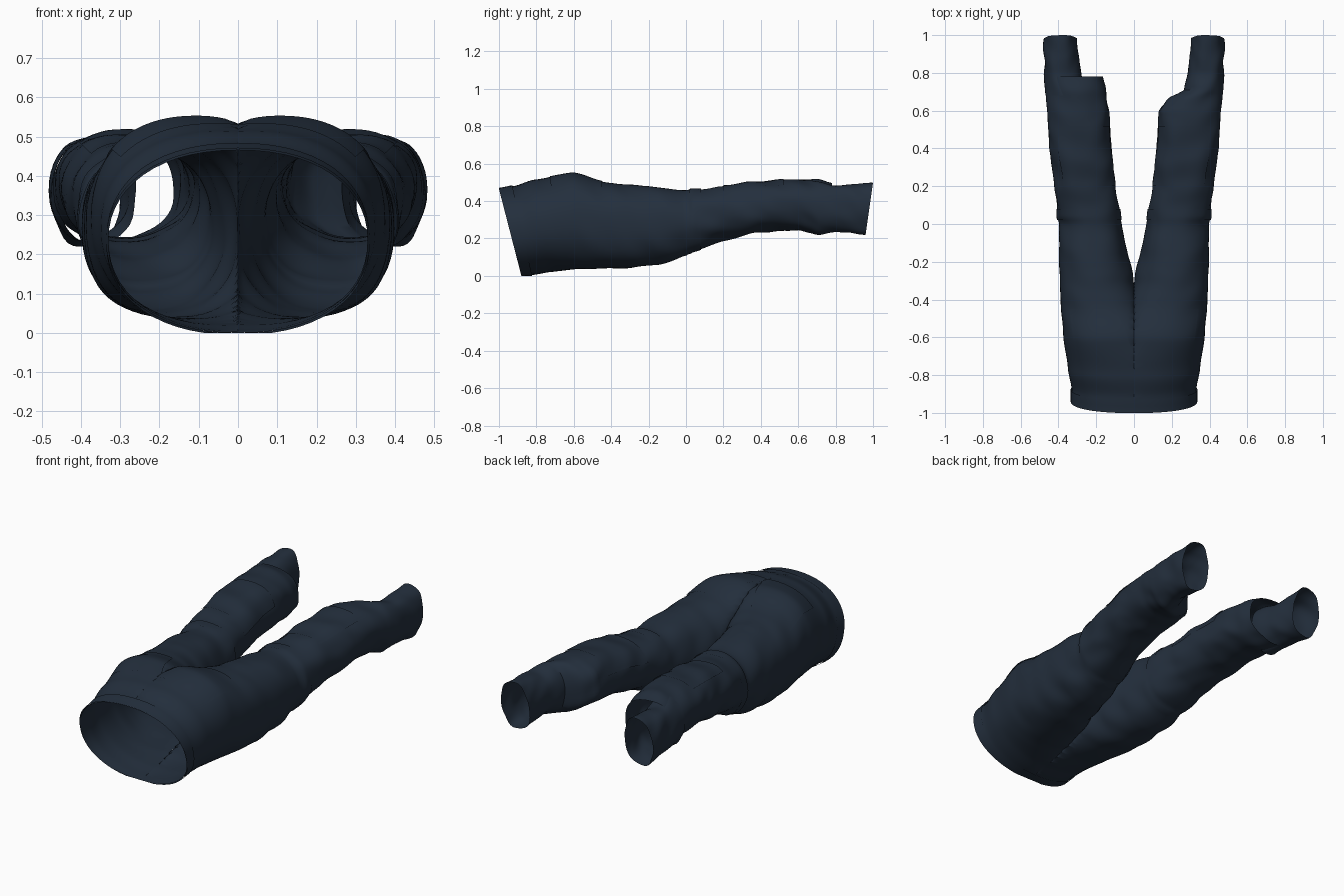
import bpy, bmesh, math
from mathutils import Vector, noise

cube = bpy.data.objects.get("Cube")
if cube:
    bpy.data.objects.remove(cube)

fabric = bpy.data.materials.new("dark navy fabric")
fabric.use_nodes = True
navy = (0.017, 0.028, 0.046, 1)
fabric.diffuse_color = navy
bsdf = fabric.node_tree.nodes["Principled BSDF"]
bsdf.inputs["Base Color"].default_value = navy
bsdf.inputs["Roughness"].default_value = 0.9

# Cross-sections along one side: y, inner x, outer x, bottom z, top z
THIGH = [(-1, -.33, .33, 0, .465), (-.92, -.33, .33, .005, .48),
         (-.8, -.29, .35, .02, .515), (-.6, -.15, .375, .035, .55),
         (-.42, -.05, .39, .04, .5), (-.3, 0, .395, .04, .485),
         (-.15, .035, .395, .06, .475), (0, .065, .39, .11, .455),
         (.04, .07, .405, .13, .46), (.2, .1, .42, .19, .48),
         (.4, .12, .45, .235, .505), (.6, .13, .46, .245, .515)]
LEFT_HEM = [(.66, .17, .465, .23, .51), (.71, .27, .47, .22, .5),
            (.8, .29, .475, .24, .485), (1, .3, .475, .22, .5)]
RIGHT_HEM = [(.7, .15, .465, .23, .515), (.78, .17, .47, .235, .5)]
RIGHT_CUFF = [(.68, .26, .467, .225, .5), (.8, .285, .475, .24, .485),
              (1, .3, .475, .22, .5)]


def section(keys, y):
    """Smoothly blended section at y."""
    for a, b in zip(keys, keys[1:]):
        if y <= b[0] + 1e-6:
            t = (y - a[0]) / (b[0] - a[0])
            t = 0.5 * t + 0.5 * t * t * (3 - 2 * t)
            return [p + (q - p) * t for p, q in zip(a[1:], b[1:])]
    return keys[-1][1:]


def surface_point(keys, y, angle, side, lift=0):
    inner, outer, low, high = section(keys, y)
    c, s = math.cos(angle), math.sin(angle)
    px = math.copysign(abs(c) ** 0.9, c)
    pz = math.copysign(abs(s) ** 0.9, s)
    # cloth folds, fading out at the waist
    fold = noise.noise(Vector((c * 1.3, y * 9 + s, s * 1.3 + 4)))
    fold *= 0.011 * min(1, max(0.15, (y + 0.9) * 1.2))
    grow = lift + fold
    x = (inner + outer) / 2 + ((outer - inner) / 2 + grow) * px
    z = (low + high) / 2 + ((high - low) / 2 + grow) * pz
    # slanted waist opening and hem
    waist = min(1, max(0, (-0.5 - y) * 2))
    hem = min(1, max(0, (y - 0.8) * 5))
    shift = waist * 0.12 * (1 - z / 0.465) - hem * 0.04 * (0.5 - z) / 0.28
    return Vector((side * max(x, 0), y + shift, max(z, 0)))


def sheet(name, keys, side, y0, y1, rows, cols, a0=0, a1=360, lift=0):
    """Loft a tube, or a patch lying on it, between two stations."""
    closed = a1 - a0 == 360
    count = cols if closed else cols + 1
    bm = bmesh.new()
    grid = []
    for i in range(rows + 1):
        y = y0 + (y1 - y0) * i / rows
        angles = [math.radians(a0 + (a1 - a0) * j / cols) for j in range(count)]
        grid.append([bm.verts.new(surface_point(keys, y, a, side, lift))
                     for a in angles])
    for r, q in zip(grid, grid[1:]):
        for j in range(cols):
            k = (j + 1) % count
            face = [r[j], r[k], q[k], q[j]]
            # leave the two halves open to each other at the middle
            if all(abs(v.co.x) < 1e-5 for v in face):
                continue
            bm.faces.new(face if side < 0 else face[::-1])
    bmesh.ops.remove_doubles(bm, verts=bm.verts, dist=1e-5)
    loose = [v for v in bm.verts if not v.link_faces]
    bmesh.ops.delete(bm, geom=loose, context='VERTS')
    if sum((f.normal.dot(f.calc_center_median() - Vector((side * .25, f.calc_center_median().y, .3)))
            for f in bm.faces if not f.normal_update()), 0) < 0:
        bmesh.ops.reverse_faces(bm, faces=bm.faces)
    mesh = bpy.data.meshes.new(name)
    bm.to_mesh(mesh)
    bm.free()
    mesh.materials.append(fabric)
    obj = bpy.data.objects.new(name, mesh)
    bpy.context.collection.objects.link(obj)
    bpy.ops.object.select_all(action='DESELECT')
    obj.select_set(True)
    bpy.context.view_layer.objects.active = obj
    bpy.ops.object.shade_smooth_by_angle(angle=math.radians(40))
    return obj


for word, side, hem in (("left", 1, LEFT_HEM), ("right", -1, RIGHT_HEM)):
    keys = THIGH + hem
    # trouser half: hip and leg in one open tube
    sheet(word + "_leg", keys, side, -1, hem[-1][0], 110, 56)
    # waistband
    sheet(word + "_waistband", keys, side, -1, -.925, 4, 56, lift=.005)
    # seat pocket, knee patch and knee band
    sheet(word + "_seat_pocket", keys, side, -.72, -.45, 14, 16, 40, 105, .004)
    sheet(word + "_knee_patch", keys, side, .2, .52, 18, 16, 50, 165, .005)
    sheet(word + "_knee_band", keys, side, .02, .08, 5, 56, lift=.004)

# narrow cuff emerging from the open right leg
sheet("right_cuff", RIGHT_CUFF, -1, .68, 1, 20, 40)
